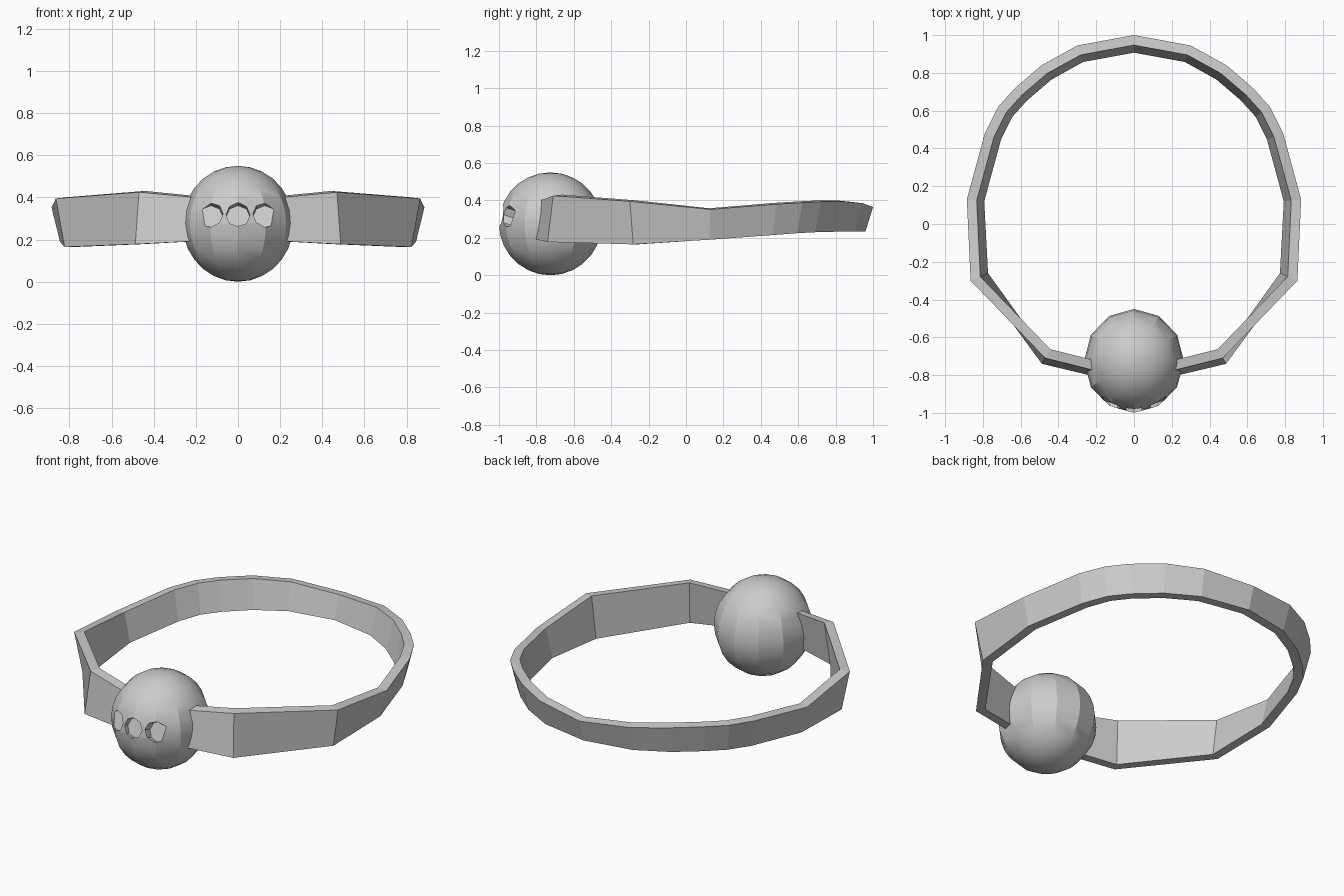
import bpy, bmesh, math
from mathutils import Vector

if "Cube" in bpy.data.objects:
    bpy.data.objects.remove(bpy.data.objects["Cube"])

# Round ornament: faceted ball with slightly narrower width
bpy.ops.mesh.primitive_uv_sphere_add(segments=12, ring_count=14, radius=0.275,
                                     location=(0, -0.725, 0.275))
ball = bpy.context.object
ball.name = "round_ornament"
ball.scale.x = 0.96
bpy.ops.object.transform_apply(location=False, rotation=False, scale=True)


# Three shallow, tilted, eight-sided holes in the front of the ball
def cut_hole(x, floor_y):
    tilt = math.radians(18)
    axis = Vector((0, -math.cos(tilt), math.sin(tilt)))
    depth = 0.3
    floor = Vector((x, floor_y, 0.307))
    bpy.ops.mesh.primitive_cylinder_add(vertices=8, radius=0.057, depth=depth,
                                        location=floor + axis * depth / 2,
                                        rotation=axis.to_track_quat('Z', 'Y').to_euler())
    cutter = bpy.context.object
    cutter.name = "hole_cutter"
    cutter.hide_render = True
    mod = ball.modifiers.new("hole", 'BOOLEAN')
    mod.operation = 'DIFFERENCE'
    mod.solver = 'EXACT'
    mod.object = cutter
    bpy.context.view_layer.objects.active = ball
    bpy.ops.object.modifier_apply(modifier=mod.name)
    bpy.data.objects.remove(cutter)


for x, y in ((-0.128, -0.925), (0, -0.95), (0.128, -0.925)):
    cut_hole(x, y)

bpy.ops.object.select_all(action='DESELECT')
ball.select_set(True)
bpy.context.view_layer.objects.active = ball
bpy.ops.object.shade_smooth_by_angle(angle=math.radians(25))

# Band stations, back to front: outer top x, y, top z, bottom z, lean of bottom edge
stations = [
    (0.00, 1.00, 0.365, 0.235, -0.04),
    (0.30, 0.945, 0.385, 0.235, -0.04),
    (0.49, 0.84, 0.395, 0.233, -0.04),
    (0.63, 0.72, 0.393, 0.23, -0.04),
    (0.72, 0.62, 0.388, 0.225, -0.04),
    (0.79, 0.48, 0.38, 0.215, -0.04),
    (0.885, 0.13, 0.352, 0.19, -0.04),
    (0.865, -0.30, 0.395, 0.165, -0.045),
    (0.47, -0.71, 0.425, 0.178, 0.035),
    (0.15, -0.79, 0.395, 0.195, 0.03),
]
thickness = 0.052

bm = bmesh.new()
rings = []
for i, (x, y, top, bottom, lean) in enumerate(stations):
    p = Vector((x, y))
    before = Vector(stations[i - 1][:2]) if i else Vector((-0.30, 0.945))
    after = Vector(stations[i + 1][:2]) if i + 1 < len(stations) else p + (p - before)
    d1, d2 = (p - before).normalized(), (after - p).normalized()
    t = (d1 + d2).normalized()
    n = Vector((-t.y, t.x))
    inner = n * thickness / max(0.6, t.dot(d1))
    low = p + n * lean
    rings.append([bm.verts.new((q.x, q.y, z)) for q, z in (
        (p, top), (p - inner, top + 0.006), (low - inner, bottom), (low, bottom))])
for a, b in zip(rings, rings[1:]):
    for k in range(4):
        m = (k + 1) % 4
        bm.faces.new((a[k], a[m], b[m], b[k]))
bm.faces.new(rings[-1])
# Keep the open seam at the back on the mirror plane
bmesh.ops.recalc_face_normals(bm, faces=bm.faces)
mesh = bpy.data.meshes.new("band")
bm.to_mesh(mesh)
bm.free()
band = bpy.data.objects.new("band", mesh)
bpy.context.collection.objects.link(band)
mirror = band.modifiers.new("mirror", 'MIRROR')
mirror.use_clip = True
